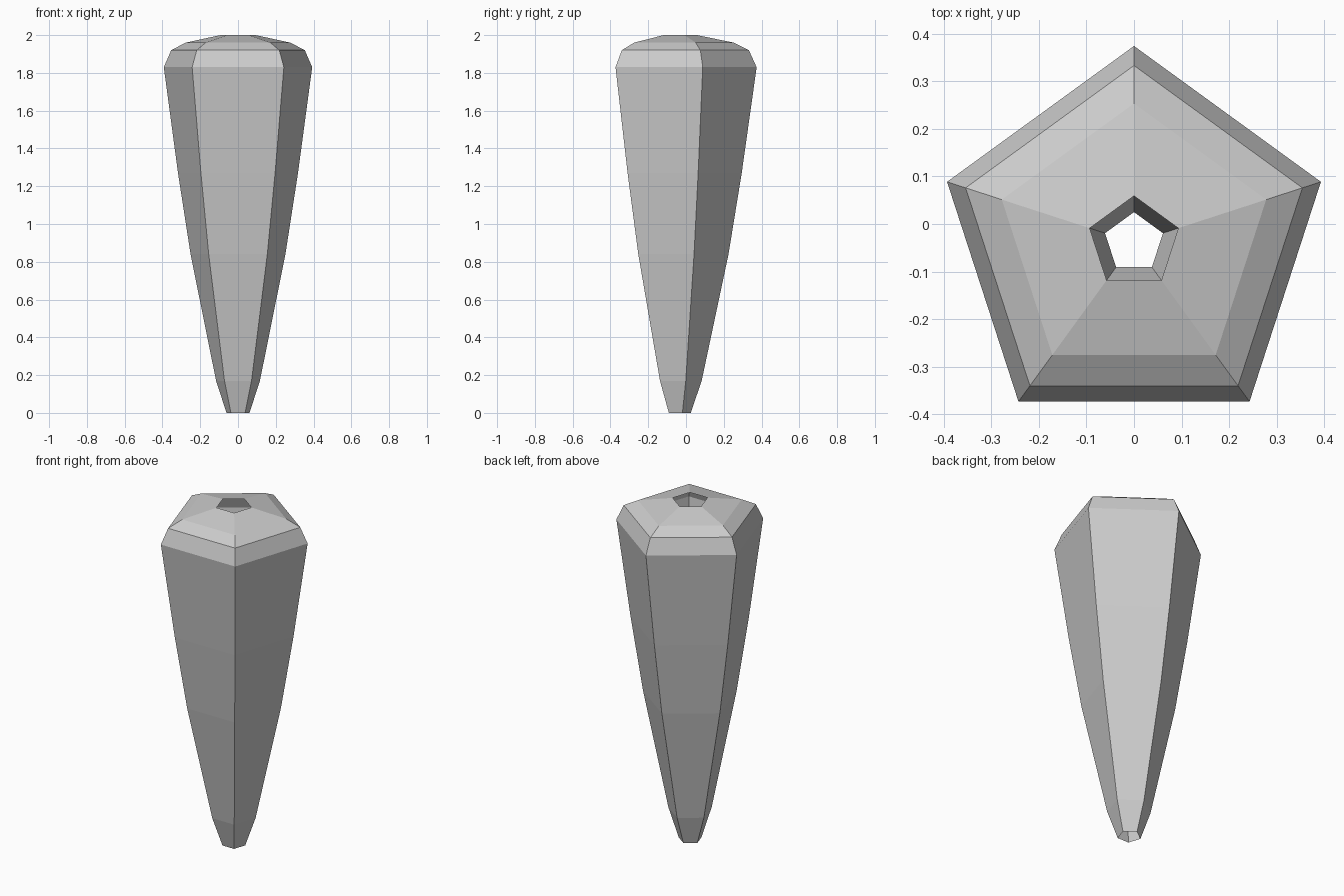
import bpy, bmesh
from math import sin, cos, pi

if "Cube" in bpy.data.objects:
    bpy.data.objects.remove(bpy.data.objects["Cube"])

# Profile of the five-sided shell: (radius, height), open at both ends
PROFILE = [(0.064, 0.0), (0.122, 0.17), (0.264, 0.84), (0.334, 1.27),
           (0.413, 1.83), (0.372, 1.92), (0.292, 1.96), (0.098, 2.0)]
SIDES = 5
CENTRE_Y = -0.039

bm = bmesh.new()
rings = []
for r, z in PROFILE:
    rings.append([bm.verts.new((-r * sin(2 * pi * i / SIDES),
                                CENTRE_Y + r * cos(2 * pi * i / SIDES), z))
                  for i in range(SIDES)])

# Side panels between neighbouring rings
for low, high in zip(rings, rings[1:]):
    for i in range(SIDES):
        j = (i + 1) % SIDES
        bm.faces.new((low[i], low[j], high[j], high[i]))

mesh = bpy.data.meshes.new("tapered_spike")
bm.to_mesh(mesh)
bm.free()
spike = bpy.data.objects.new("tapered_spike", mesh)
bpy.context.collection.objects.link(spike)
